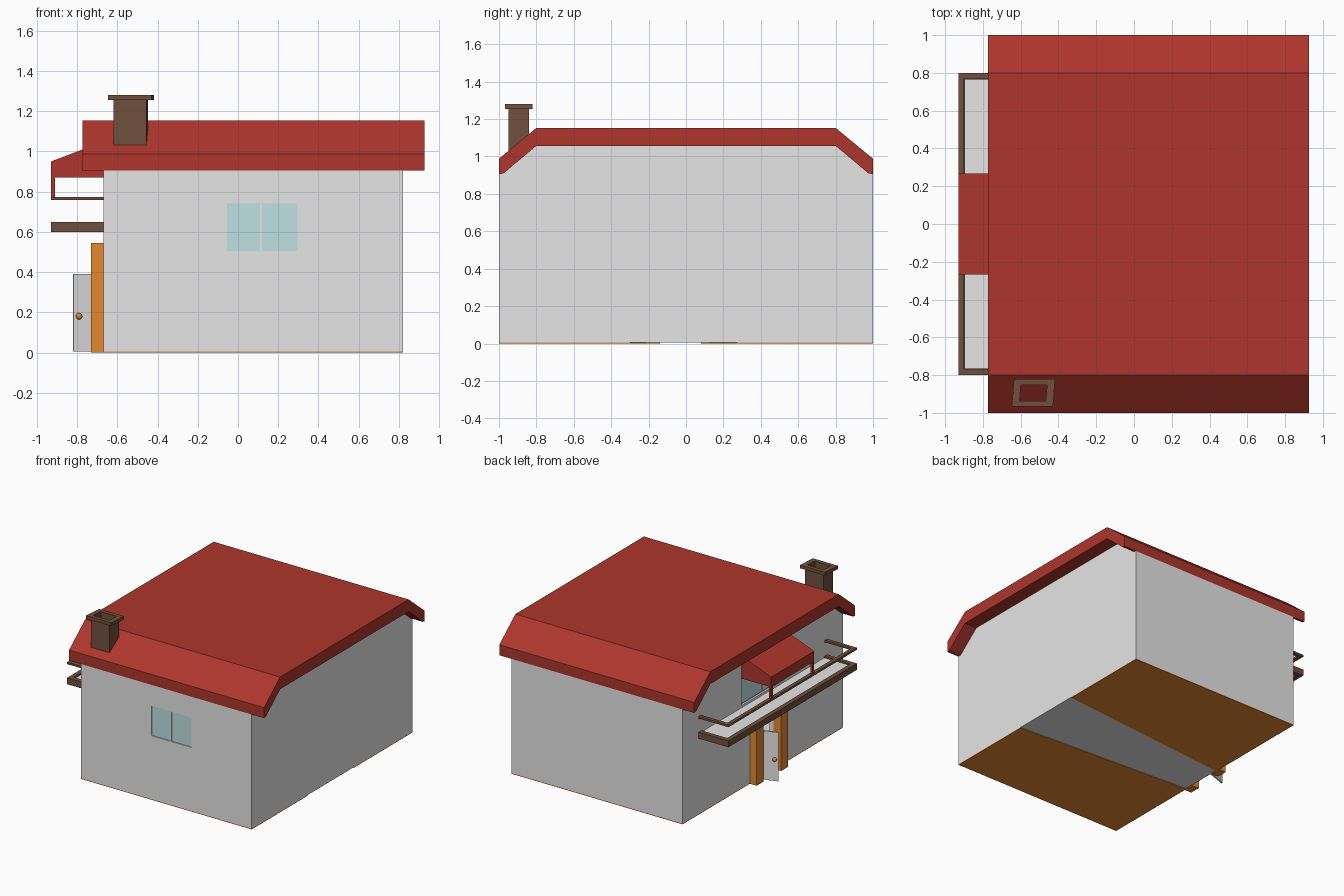
import bpy, bmesh, math
from mathutils import Vector, Matrix

if "Cube" in bpy.data.objects:
    bpy.data.objects.remove(bpy.data.objects["Cube"])


def mat(name, r, g, b):
    m = bpy.data.materials.new(name)
    m.diffuse_color = (r, g, b, 1)
    m.use_nodes = True
    m.node_tree.nodes["Principled BSDF"].inputs["Base Color"].default_value = m.diffuse_color
    return m


WALL = mat("wall_white", .80, .80, .81)
RED = mat("roof_red", .42, .036, .025)
BROWN = mat("dark_brown", .16, .08, .046)
ORANGE = mat("door_orange", .78, .25, .03)
GLASS = mat("window_teal", .52, .75, .76)


def finish(name, bm, m):
    bmesh.ops.recalc_face_normals(bm, faces=bm.faces)
    me = bpy.data.meshes.new(name)
    bm.to_mesh(me)
    bm.free()
    me.materials.append(m)
    ob = bpy.data.objects.new(name, me)
    bpy.context.collection.objects.link(ob)
    return ob


def prism(name, pts, axis, a, b, m):
    """Extrude a 2D outline along an axis from a to b."""
    bm = bmesh.new()

    def place(p, t):
        return {'x': (t, p[0], p[1]), 'y': (p[0], t, p[1]), 'z': (p[0], p[1], t)}[axis]
    f = bm.faces.new([bm.verts.new(place(p, a)) for p in pts])
    ext = bmesh.ops.extrude_face_region(bm, geom=[f])
    vs = [v for v in ext['geom'] if isinstance(v, bmesh.types.BMVert)]
    bmesh.ops.translate(bm, verts=vs, vec=Vector(place((0, 0), b - a)))
    return finish(name, bm, m)


def box(name, x, y, z, m):
    return prism(name, [(x[0], y[0]), (x[1], y[0]), (x[1], y[1]), (x[0], y[1])], 'z', z[0], z[1], m)


def cut(ob, cutter):
    mod = ob.modifiers.new("cut", 'BOOLEAN')
    mod.operation, mod.solver, mod.object = 'DIFFERENCE', 'EXACT', cutter
    bpy.context.view_layer.objects.active = ob
    bpy.ops.object.modifier_apply(modifier=mod.name)
    bpy.data.objects.remove(cutter)


# House body: hollow shell with gable-like shoulders
body = prism("house_body", [(-1, .005), (1, .005), (1, .905), (.8, 1.07), (-.8, 1.07), (-1, .905)],
             'x', -.67, .82, WALL)
cut(body, prism("c", [(-.96, .012), (.96, .012), (.96, .88), (.78, 1.02), (-.78, 1.02), (-.96, .88)],
                'x', -.63, .78, WALL))
cut(body, box("c", (-.8, -.5), (-.14, .09), (.012, .45), WALL))        # doorway
cut(body, box("c", (-.8, -.655), (-.265, .265), (.655, .9), WALL))     # balcony recess
panes = [(-.055, .11), (.12, .295)]
for p in panes:
    cut(body, box("c", p, (-1.1, -.985), (.505, .74), WALL))

# Front window panes
for i, p in enumerate(panes):
    box(f"front_window_pane_{i}", p, (-.993, -.984), (.505, .74), GLASS)
# Balcony window panes
for i, p in enumerate([(-.255, -.005), (.005, .255)]):
    box(f"balcony_window_pane_{i}", (-.664, -.654), p, (.665, .89), GLASS)

# Base plates either side of the bare strip
for i, (e, lo, hi) in enumerate([(-1, -.30, -.21), (1, .27, .13)]):
    prism(f"base_plate_{i}", [(-.67, e), (.82, e), (.82, lo), (-.67, hi)], 'z', 0, .0055, ORANGE)

# Main roof: bent slab along x
prism("main_roof", [(-1, .905), (-1, .988), (-.8, 1.153), (.8, 1.153), (1, .988), (1, .905),
                    (.975, .91), (.8, 1.057), (-.8, 1.057), (-.975, .91)], 'x', -.772, .927, RED)

# Canopy over balcony and its posts
prism("canopy", [(-.93, .87), (-.93, .95), (-.665, 1.05), (-.665, .87)], 'y', -.268, .268, RED)
for i, s in enumerate((-1, 1)):
    ys = sorted((s * .268, s * .248))
    box(f"canopy_post_{i}", (-.93, -.91), ys, (.765, .875), RED)

# Balcony floor, edge frame and handrail
box("balcony_floor", (-.91, -.668), (-.78, .78), (.61, .638), WALL)
for name, w, z in [("balcony_edge", .036, (.60, .65)), ("handrail", .03, (.758, .774))]:
    xi = -.93 + w
    yi = .8 - w
    prism(name, [(-.668, -.8), (-.93, -.8), (-.93, .8), (-.668, .8),
                 (-.668, yi), (xi, yi), (xi, -yi), (-.668, -yi)], 'z', z[0], z[1], BROWN)

# Door frame
prism("door_frame", [(-.225, 0), (-.225, .545), (.163, .545), (.163, 0),
                     (.08, 0), (.08, .45), (-.14, .45), (-.14, 0)], 'x', -.73, -.665, ORANGE)

# Open door leaf and its knob
a, b = Vector((-.635, .085)), Vector((-.82, .022))
n = Vector((b.y - a.y, a.x - b.x)).normalized() * .01
prism("door_leaf", [a, b, b - n, a - n], 'z', .005, .39, WALL)
c = b.lerp(a, .12) - n / 2
for i, s in enumerate((-1, 1)):
    k = c + n * 1.9 * s
    bm = bmesh.new()
    bmesh.ops.create_uvsphere(bm, u_segments=16, v_segments=10, radius=.016,
                              matrix=Matrix.Translation((k.x, k.y, .18)))
    knob = finish(f"door_knob_{i}", bm, ORANGE)
    knob.data.shade_smooth()

# Chimney stack and cap: slightly sheared open tubes
for name, x, y, z in [("chimney_stack", (-.615, -.452), (-.948, -.84), (1.0, 1.258)),
                      ("chimney_cap", (-.642, -.424), (-.967, -.82), (1.255, 1.28))]:
    ob = box(name, x, y, z, BROWN)
    cut(ob, box("c", (-.603, -.464), (-.936, -.852), (.9, 1.4), BROWN))
    for v in ob.data.vertices:
        v.co.x += .08 * (v.co.y + .9)
